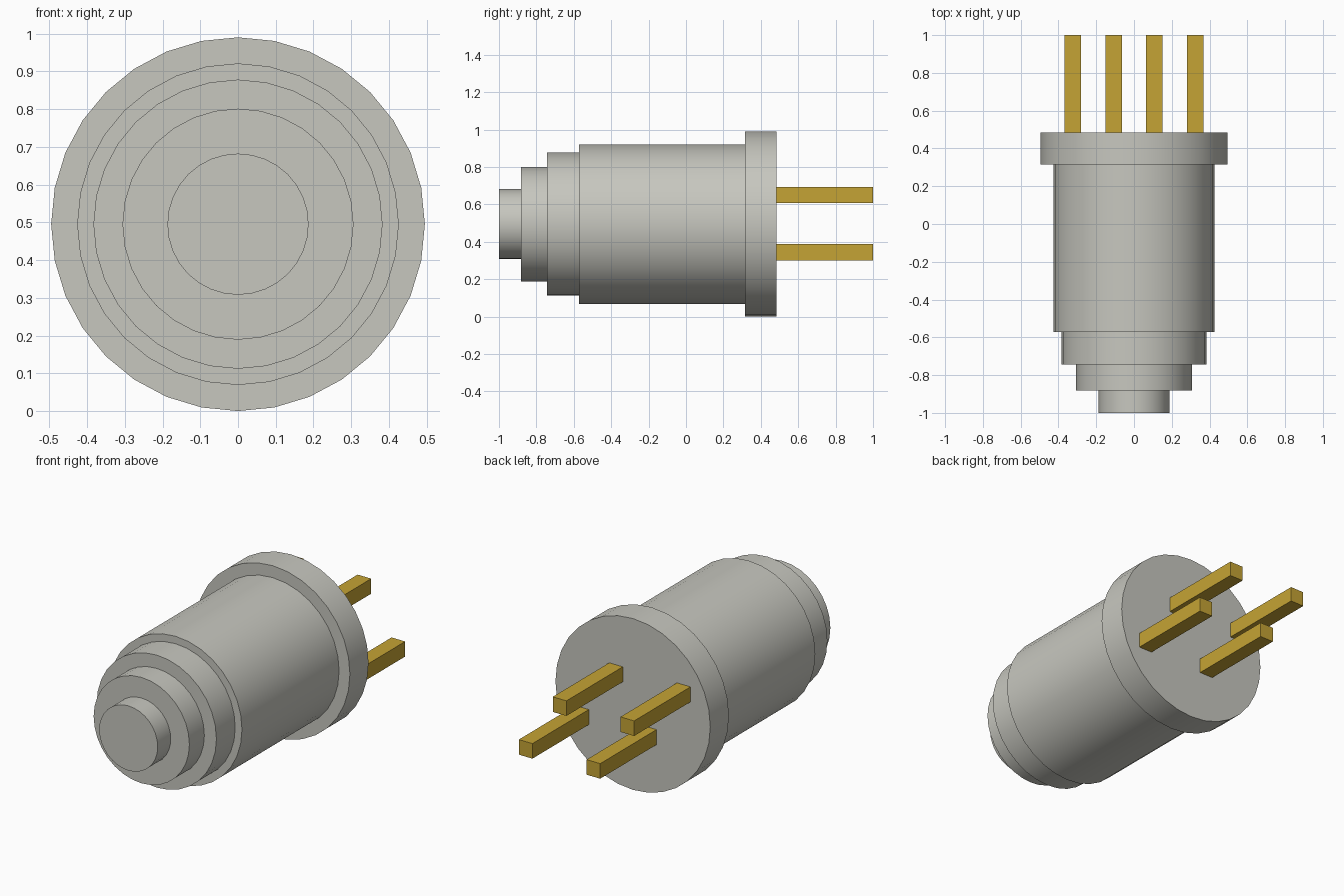
import bpy
import bmesh
import math
from mathutils import Matrix

if "Cube" in bpy.data.objects:
    bpy.data.objects.remove(bpy.data.objects["Cube"], do_unlink=True)

SIDES = 32
AXIS_Z = 0.495      # height of the connector's long axis
FLANGE_BACK = 0.485


def make_material(name, color):
    mat = bpy.data.materials.new(name)
    mat.use_nodes = True
    mat.diffuse_color = (*color, 1)
    mat.node_tree.nodes["Principled BSDF"].inputs["Base Color"].default_value = (*color, 1)
    return mat


def make_object(name, bm, mat):
    bmesh.ops.recalc_face_normals(bm, faces=bm.faces)
    mesh = bpy.data.meshes.new(name)
    bm.to_mesh(mesh)
    bm.free()
    mesh.materials.append(mat)
    obj = bpy.data.objects.new(name, mesh)
    bpy.context.collection.objects.link(obj)
    return obj


grey = make_material("warm grey metal", (0.57, 0.57, 0.52))
gold = make_material("gold", (0.56, 0.37, 0.035))

# Stepped body: (radius, y) profile turned around the y axis
profile = [(0.187, -1.0), (0.187, -0.881), (0.306, -0.881), (0.306, -0.744),
           (0.383, -0.744), (0.383, -0.572), (0.426, -0.572), (0.426, 0.315),
           (0.495, 0.315), (0.495, FLANGE_BACK)]
bm = bmesh.new()
rings = []
for radius, y in profile:
    angles = [math.tau * i / SIDES for i in range(SIDES)]
    rings.append([bm.verts.new((radius * math.cos(a), y, AXIS_Z + radius * math.sin(a)))
                  for a in angles])
for r0, r1 in zip(rings, rings[1:]):
    for i in range(SIDES):
        j = (i + 1) % SIDES
        bm.faces.new((r0[i], r0[j], r1[j], r1[i]))
bm.faces.new(rings[0])
bm.faces.new(rings[-1])
body = make_object("stepped_body", bm, grey)

bpy.ops.object.select_all(action="DESELECT")
body.select_set(True)
bpy.context.view_layer.objects.active = body
bpy.ops.object.shade_smooth_by_angle(angle=math.radians(30))

# Four square contact pins, upper and lower rows staggered
PIN = 0.087
start = FLANGE_BACK - 0.01
pins = {"upper_pin_right": (-0.325, 0.155), "upper_pin_left": (0.108, 0.155),
        "lower_pin_right": (-0.108, -0.15), "lower_pin_left": (0.325, -0.15)}
for name, (x, dz) in pins.items():
    bm = bmesh.new()
    place = (Matrix.Translation((x, (start + 1) / 2, AXIS_Z + dz))
             @ Matrix.Diagonal((PIN, 1 - start, PIN, 1)))
    bmesh.ops.create_cube(bm, size=1, matrix=place)
    make_object(name, bm, gold)
